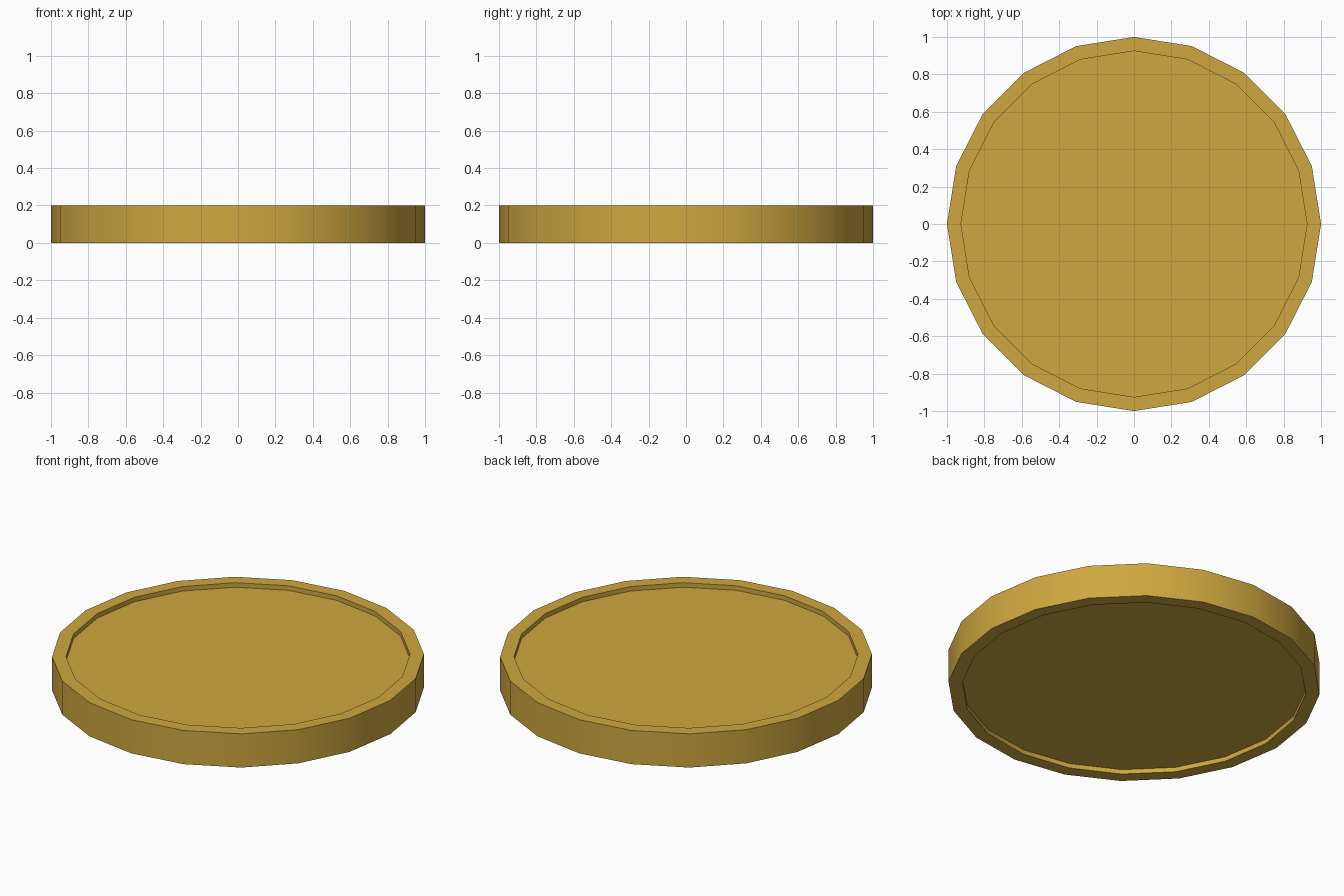
import bpy, bmesh, math

if "Cube" in bpy.data.objects:
    bpy.data.objects.remove(bpy.data.objects["Cube"])

SIDES = 20
RADIUS, INNER = 1.0, 0.925
HEIGHT, RECESS = 0.2, 0.027

# Closed half profile (radius, z): recessed bottom, raised rim, recessed top
profile = [
    (INNER, RECESS), (INNER, 0), (RADIUS, 0),
    (RADIUS, HEIGHT), (INNER, HEIGHT), (INNER, HEIGHT - RECESS),
]

bm = bmesh.new()


def ring(r, z):
    return [bm.verts.new((r * math.cos(2 * math.pi * i / SIDES),
                          r * math.sin(2 * math.pi * i / SIDES), z))
            for i in range(SIDES)]


# Rim and recess walls
rings = [ring(r, z) for r, z in profile]
for low, high in zip(rings, rings[1:]):
    for i in range(SIDES):
        j = (i + 1) % SIDES
        bm.faces.new((low[i], low[j], high[j], high[i]))

# Flat coin faces
bm.faces.new(rings[0][::-1])
bm.faces.new(rings[-1])
bmesh.ops.recalc_face_normals(bm, faces=bm.faces)

mesh = bpy.data.meshes.new("coin")
bm.to_mesh(mesh)
bm.free()
coin = bpy.data.objects.new("coin", mesh)
bpy.context.collection.objects.link(coin)

# Gold colour
gold = bpy.data.materials.new("gold")
gold.diffuse_color = (0.62, 0.39, 0.05, 1)
gold.use_nodes = True
gold.node_tree.nodes["Principled BSDF"].inputs["Base Color"].default_value = gold.diffuse_color
mesh.materials.append(gold)

# Smooth round edge, crisp rim corners
bpy.context.view_layer.objects.active = coin
coin.select_set(True)
bpy.ops.object.shade_smooth_by_angle(angle=math.radians(30))
